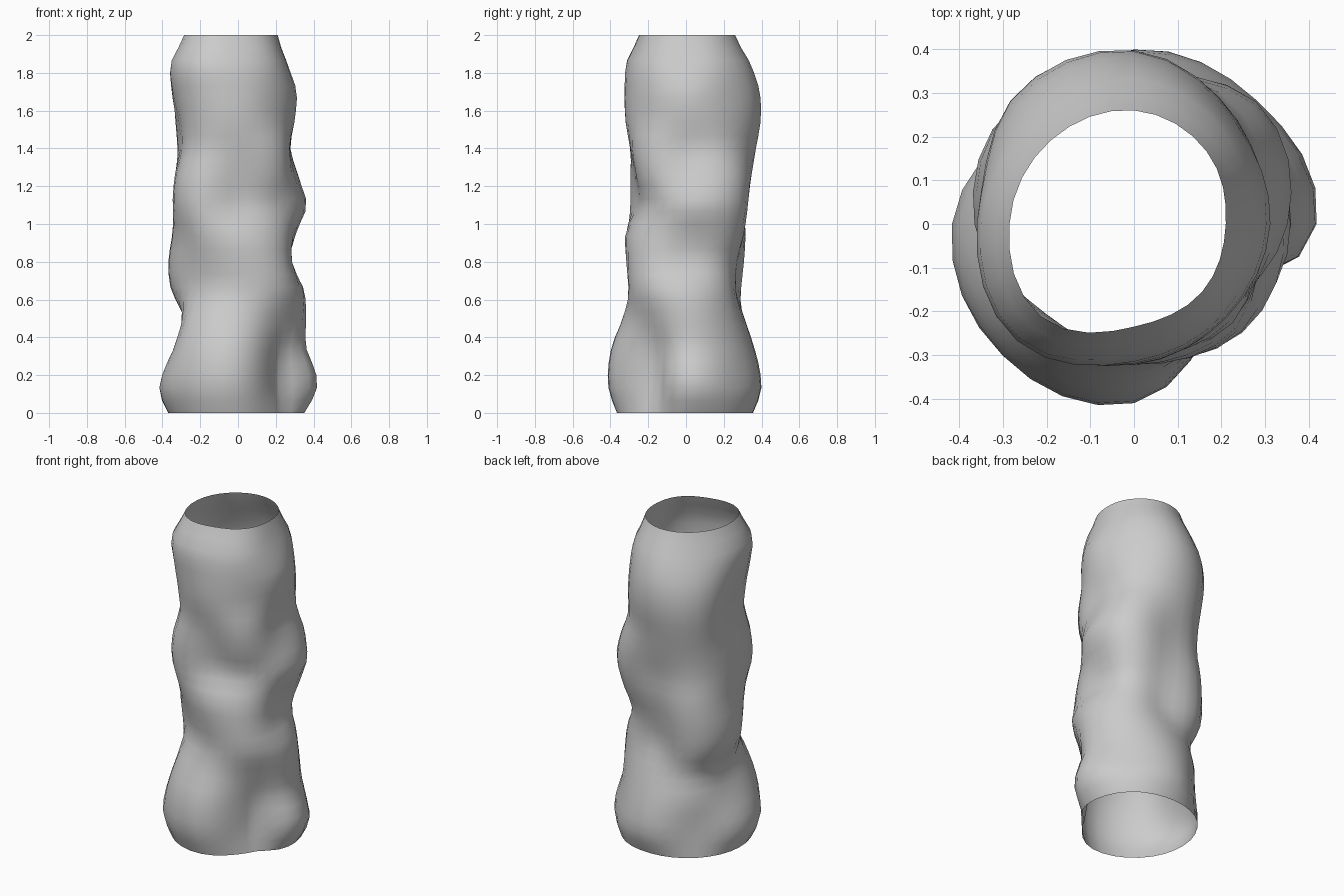
import bpy, bmesh, math

# Radius of the tube at heights z, in eight directions: E NE N NW W SW S SE
HEIGHTS = [0, .1, .2, .35, .5, .65, .8, .95, 1.1, 1.25, 1.4, 1.55, 1.7, 1.85, 2.0]
RADII = [
    (.35, .37, .355, .36, .37, .38, .365, .30),
    (.41, .40, .395, .35, .415, .42, .40, .29),
    (.415, .385, .395, .345, .40, .425, .41, .285),
    (.36, .36, .36, .345, .33, .40, .39, .285),
    (.36, .34, .31, .32, .29, .35, .335, .31),
    (.35, .32, .265, .37, .35, .29, .30, .35),
    (.28, .31, .28, .385, .365, .305, .315, .34),
    (.30, .36, .305, .38, .345, .34, .32, .32),
    (.355, .395, .315, .36, .345, .375, .26, .275),
    (.31, .38, .345, .365, .335, .37, .27, .31),
    (.275, .335, .37, .385, .31, .335, .295, .32),
    (.30, .335, .395, .40, .32, .345, .32, .30),
    (.31, .325, .39, .385, .35, .365, .32, .30),
    (.26, .30, .34, .33, .355, .375, .305, .28),
    (.21, .235, .26, .27, .285, .30, .235, .22),
]
SEGMENTS, RINGS = 32, 30


def spline(a, b, c, d, t):
    return b + .5 * t * (c - a + t * (2*a - 5*b + 4*c - d + t * (3*(b - c) + d - a)))


def around(row, angle):
    u = angle / (math.pi / 4)
    i = int(u)
    return spline(*(row[(i + k) % 8] for k in (-1, 0, 1, 2)), u - i)


def radius(angle, z):
    i = max(k for k in range(len(HEIGHTS) - 1) if HEIGHTS[k] <= z + 1e-6)
    t = (z - HEIGHTS[i]) / (HEIGHTS[i + 1] - HEIGHTS[i])
    rows = [RADII[min(max(i + k, 0), len(RADII) - 1)] for k in (-1, 0, 1, 2)]
    r = spline(*(around(row, angle) for row in rows), t)
    # narrow groove at the front right of the base
    off = (angle - math.radians(330)) / .22
    return r - .05 * math.exp(-off * off - ((z - .18) / .2) ** 2)


# Lumpy open tube, a single skin without caps
bm = bmesh.new()
rings = []
for j in range(RINGS + 1):
    z = 2 * j / RINGS
    ring = []
    for s in range(SEGMENTS):
        a = 2 * math.pi * s / SEGMENTS
        r = radius(a, z)
        ring.append(bm.verts.new((r * math.cos(a), r * math.sin(a), z)))
    rings.append(ring)
for low, high in zip(rings, rings[1:]):
    for s in range(SEGMENTS):
        n = (s + 1) % SEGMENTS
        bm.faces.new((low[s], low[n], high[n], high[s])).smooth = True

mesh = bpy.data.meshes.new("lumpy_tube")
bm.to_mesh(mesh)
bm.free()
tube = bpy.data.objects.new("lumpy_tube", mesh)
bpy.context.collection.objects.link(tube)
